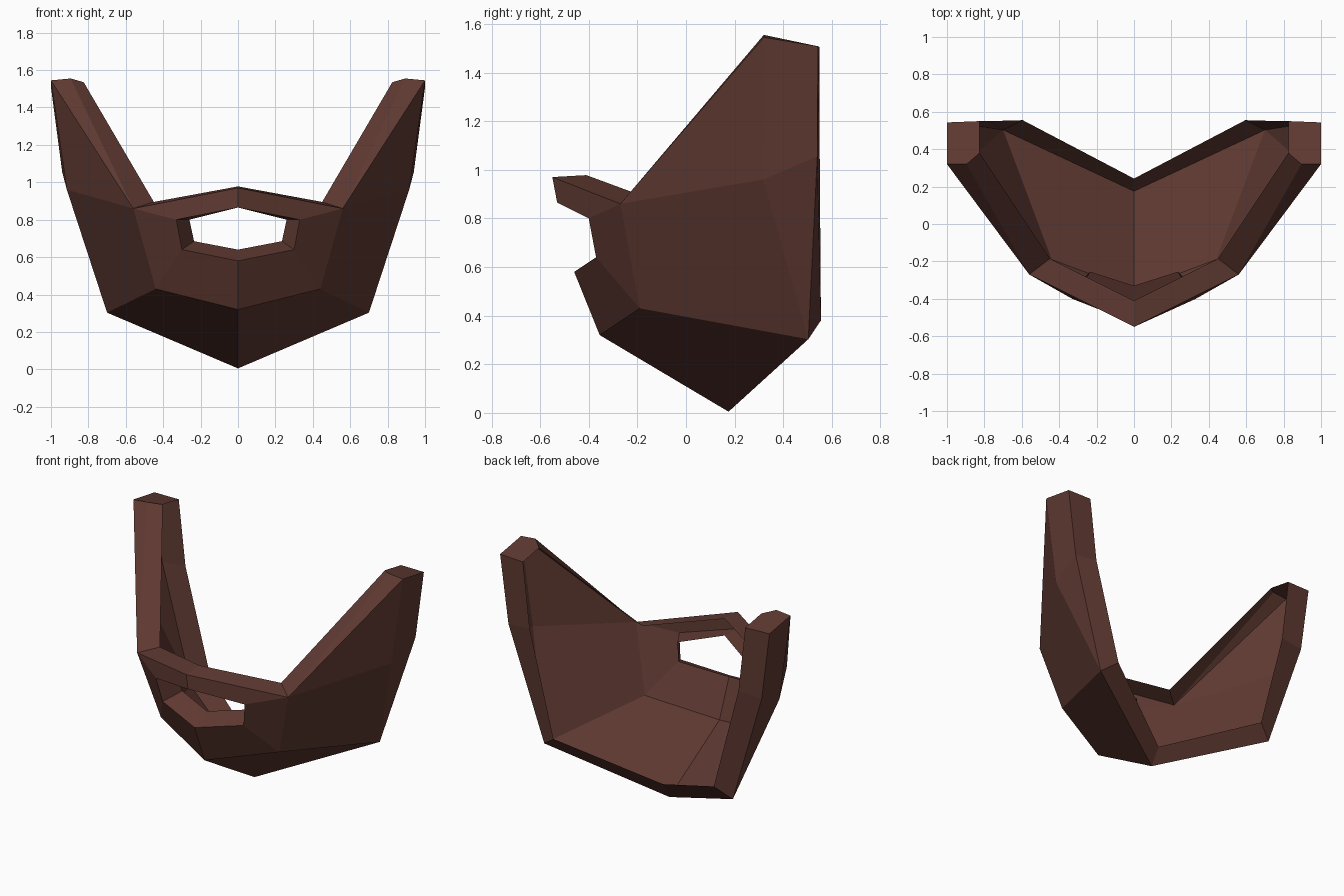
import bpy, bmesh

if "Cube" in bpy.data.objects:
    bpy.data.objects.remove(bpy.data.objects["Cube"])

# Half of the face guard; the other half is mirrored across x = 0
P = {
    # outer shell
    "brow": (0, -.55, .97), "brow_side": (.56, -.27, .86),
    "chin": (0, -.355, .32), "cheek": (.44, -.19, .43),
    "base": (0, .175, .005), "jaw": (.70, .503, .303),
    "temple": (.915, .317, .96), "temple_back": (.94, .54, 1.055),
    "tip": (1, .32, 1.545), "tip_back": (1, .543, 1.508),
    # mouth opening, outer edge
    "m_top": (0, -.53, .865), "m_side": (.33, -.40, .80),
    "m_low": (.30, -.37, .64), "m_bottom": (0, -.46, .58),
    # inner edge of the rim
    "brow_in": (0, -.41, .978), "brow_side_in": (.45, -.185, .895),
    "tip_mid": (.895, .32, 1.555), "tip_in": (.825, .38, 1.535),
    "tip_back_in": (.825, .55, 1.505), "temple_back_in": (.775, .55, 1.07),
    "jaw_in": (.595, .555, .38), "base_in": (0, .243, .117),
    # inner edge of the mouth opening
    "m_top_in": (0, -.41, .865), "m_side_in": (.26, -.28, .80),
    "m_low_in": (.235, -.255, .685), "m_bottom_in": (0, -.33, .64),
}

FACES = [f.split() for f in (
    # front plates
    "brow brow_side m_side m_top",
    "brow_side cheek m_low m_side",
    "cheek chin m_bottom m_low",
    "jaw cheek chin base",
    # side plates
    "brow_side temple jaw cheek",
    "brow_side tip temple",
    "tip tip_back temple_back temple",
    "temple temple_back jaw",
    # arm front edge and end cap
    "brow_side tip tip_mid",
    "brow_side tip_mid tip_in brow_side_in",
    "tip tip_back tip_back_in tip_in tip_mid",
)]


def strip(names):
    """Thickness faces joining an outer edge to its inner edge."""
    n = names.split()
    for a, b in zip(n, n[1:]):
        FACES.append([a, b, b + "_in", a + "_in"])


strip("brow brow_side")                     # top rim
strip("tip_back temple_back jaw base")      # back and bottom rim
strip("m_top m_side m_low m_bottom")        # mouth opening

bm = bmesh.new()
right = {k: bm.verts.new(c) for k, c in P.items()}
left = {k: right[k] if c[0] == 0 else bm.verts.new((-c[0], c[1], c[2]))
        for k, c in P.items()}
for f in FACES:
    bm.faces.new([right[k] for k in f])
    bm.faces.new([left[k] for k in reversed(f)])

# Make the plates face outwards: the underside must point down
bmesh.ops.recalc_face_normals(bm, faces=bm.faces)
bm.normal_update()
under = min(bm.faces, key=lambda f: f.calc_center_median().z
            if right["chin"] in f.verts else 9)
if under.normal.z > 0:
    bmesh.ops.reverse_faces(bm, faces=bm.faces)

mesh = bpy.data.meshes.new("face_guard")
bm.to_mesh(mesh)
bm.free()
guard = bpy.data.objects.new("face_guard", mesh)
bpy.context.collection.objects.link(guard)

brown = bpy.data.materials.new("dark_brown")
brown.diffuse_color = (.117, .042, .032, 1)
brown.use_nodes = True
brown.node_tree.nodes["Principled BSDF"].inputs["Base Color"].default_value = brown.diffuse_color
mesh.materials.append(brown)
